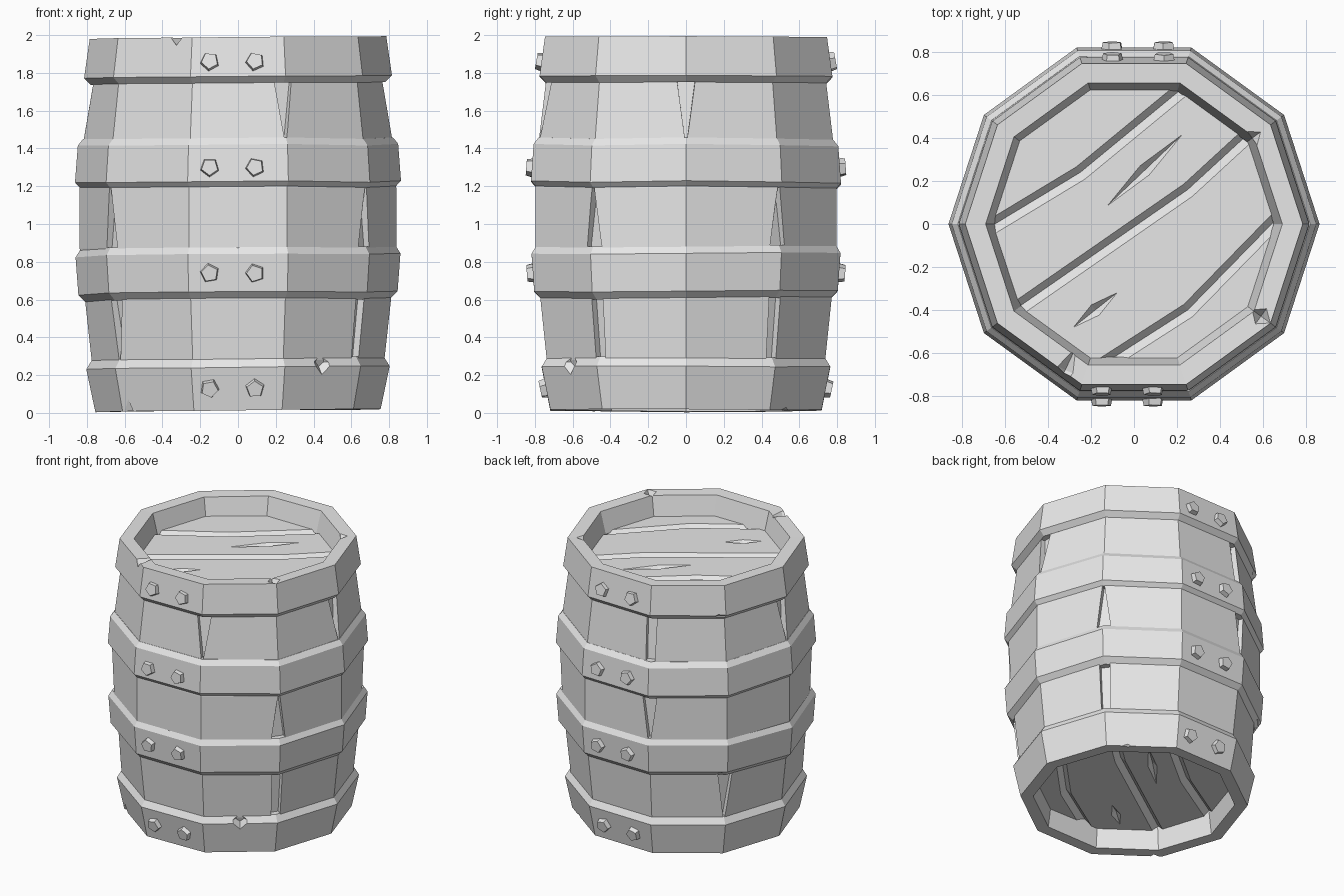
import bpy, bmesh, math, random
from mathutils import Vector, Matrix

cube = bpy.data.objects.get("Cube")
if cube:
    bpy.data.objects.remove(cube, do_unlink=True)
random.seed(4)
SIDES = 10

grey = bpy.data.materials.new("plain_grey")
grey.use_nodes = True
grey.diffuse_color = (0.8, 0.8, 0.8, 1)
grey.node_tree.nodes["Principled BSDF"].inputs["Base Color"].default_value = (0.8, 0.8, 0.8, 1)


def polar(r, k, z):
    a = math.tau * k / SIDES
    return Vector((r * math.cos(a), r * math.sin(a), z))


def loft(bm, rings, closed=False):
    """Skin a list of point rings, capping the ends unless the loft is closed."""
    loops = [[bm.verts.new(p) for p in ring] for ring in rings]
    pairs = list(zip(loops, loops[1:]))
    if closed:
        pairs.append((loops[-1], loops[0]))
    else:
        bm.faces.new(loops[0])
        bm.faces.new(loops[-1])
    n = len(loops[0])
    for a, b in pairs:
        for i in range(n):
            j = (i + 1) % n
            bm.faces.new((a[i], a[j], b[j], b[i]))


def make(name, bm, helper=False):
    bmesh.ops.recalc_face_normals(bm, faces=bm.faces)
    mesh = bpy.data.meshes.new(name)
    bm.to_mesh(mesh)
    bm.free()
    mesh.materials.append(grey)
    obj = bpy.data.objects.new(name, mesh)
    bpy.context.collection.objects.link(obj)
    if helper:
        obj.hide_render = True
        obj.hide_viewport = True
        obj.display_type = 'WIRE'
    return obj


def cut(obj, cutter):
    mod = obj.modifiers.new("cuts", 'BOOLEAN')
    mod.operation = 'DIFFERENCE'
    mod.solver = 'EXACT'
    mod.object = cutter


def octahedron(bm, pos, size, turn=0):
    mat = Matrix.Translation(pos) @ Matrix.Rotation(turn, 4, 'Z') @ Matrix.Diagonal((*size, 1))
    bmesh.ops.create_uvsphere(bm, u_segments=4, v_segments=2, radius=1, matrix=mat)


# Stave body, closed by the two recessed lids
LID_TOP, LID_BOTTOM = 1.85, 0.15
profile = [(0.73, LID_BOTTOM), (0.775, 0.28), (0.81, 0.6), (0.838, 0.87),
           (0.838, 1.19), (0.818, 1.45), (0.78, 1.75), (0.73, LID_TOP)]
bm = bmesh.new()
loft(bm, [[polar(r, k, z) for k in range(SIDES)] for r, z in profile])
body = make("stave_body", bm)

# Gaps between staves: corner, bottom and top height, half widths, radii of the floor
upper, middle, lower = (1.44, 1.78), (0.85, 1.21), (0.27, 0.62)
UP, DOWN, STRIP = (0.05, 0.004), (0.004, 0.05), (0.03, 0.035)
gaps = [(8, upper, DOWN), (0, upper, DOWN), (3, upper, STRIP), (5, upper, DOWN),
        (6, middle, UP), (9, middle, UP), (1, middle, UP), (3, middle, DOWN),
        (6, lower, DOWN), (9, lower, STRIP), (1, lower, STRIP), (4, lower, DOWN)]
floor = {upper: (0.77, 0.73), middle: (0.79, 0.79), lower: (0.725, 0.76)}
bm = bmesh.new()
for k, heights, widths in gaps:
    out = polar(1, k, 0)
    side = Vector((-out.y, out.x, 0))
    rings = []
    for z, w, r in zip(heights, widths, floor[heights]):
        up = Vector((0, 0, z))
        rings.append([out * r - side * w + up, out * r + side * w + up,
                      out * 0.95 + side * w * 1.2 + up, out * 0.95 - side * w * 1.2 + up])
    loft(bm, rings)
cut(body, make("stave_gap_cutter", bm, True))

# Diagonal plank grooves and gashes on both lids
grooves = [[(-0.68, -0.02), (-0.25, 0.24), (0.26, 0.66)],
           [(-0.6, -0.43), (0.25, 0.16), (0.62, 0.5)],
           [(-0.14, -0.65), (0.25, -0.4), (0.66, 0.02)]]
gashes = [((0.05, 0.25), 0.24, 0.76), ((-0.18, -0.4), 0.13, 0.67)]
across = Vector((-0.57, 0.82, 0))
bm = bmesh.new()
for z, d in ((LID_TOP, 1), (LID_BOTTOM, -1)):
    for path in grooves:
        loft(bm, [[Vector((x, y, z + d * 0.02)) + across * 0.05,
                   Vector((x, y, z + d * 0.02)) - across * 0.06,
                   Vector((x, y, z - d * 0.035))] for x, y in path])
    for (x, y), length, turn in gashes:
        octahedron(bm, (x, y, z), (length, 0.03, 0.03), turn)
cut(body, make("lid_groove_cutter", bm, True))

# Hoops: closed cross-sections swept round the ten corners
hoops = {
    "top_hoop": [(0.785, 1.988), (0.69, 1.985), (0.65, 1.83), (0.7, 1.75), (0.78, 1.745), (0.815, 1.78)],
    "upper_hoop": [(0.78, 1.45), (0.82, 1.45), (0.848, 1.415), (0.863, 1.22), (0.835, 1.19), (0.78, 1.19)],
    "lower_hoop": [(0.78, 0.88), (0.835, 0.88), (0.86, 0.84), (0.845, 0.64), (0.805, 0.6), (0.76, 0.6)],
    "bottom_hoop": [(0.755, 0.012), (0.67, 0.014), (0.65, 0.17), (0.7, 0.29), (0.772, 0.29), (0.803, 0.24)],
}
hoop_objects = {}
for name, section in hoops.items():
    wobble = 0.01 if section[0][0] > 0.77 and name != "top_hoop" else 0.003
    bm = bmesh.new()
    rings = []
    for k in range(SIDES):
        lift = random.uniform(-wobble, wobble)
        ring = [polar(r, k, z + lift) for r, z in section]
        for p in ring:
            p.z += 0.01 * p.x
        rings.append(ring)
    loft(bm, rings, closed=True)
    hoop_objects[name] = make(name, bm)

# Chips knocked out of the hoop edges: corner position, radius, height, size
chips = {
    "top_hoop": [(6.8, 0.75, 2.0, (0.16, 0.05, 0.06)), (1.0, 0.68, 2.0, (0.06, 0.05, 0.05)),
                 (9.0, 0.73, 2.0, (0.06, 0.05, 0.07)), (3.9, 0.82, 1.76, (0.04, 0.12, 0.04))],
    "lower_hoop": [(7.5, 0.83, 0.88, (0.04, 0.1, 0.04)), (3.9, 0.82, 0.6, (0.04, 0.1, 0.04))],
    "bottom_hoop": [(8.5, 0.77, 0.27, (0.06, 0.07, 0.09)), (6.1, 0.76, 0.0, (0.05, 0.05, 0.08)),
                    (1.3, 0.74, 0.0, (0.05, 0.1, 0.04))],
}
for name, marks in chips.items():
    bm = bmesh.new()
    for k, r, z, size in marks:
        octahedron(bm, polar(r, k, z), size, math.tau * k / SIDES)
    cut(hoop_objects[name], make(name + "_chip_cutter", bm, True))

# Five-sided nail heads, two per hoop on the front and the back
rows = [(1.86, 0.76, 0.18), (1.3, 0.813, 0.075), (0.74, 0.81, -0.075), (0.13, 0.74, -0.21)]
for facing, label, shift in ((-1, "front", -0.03), (1, "back", 0.02)):
    bm = bmesh.new()
    for z, dist, lean in rows:
        for x in (-0.12, 0.12):
            mat = (Matrix.Translation((x + shift, facing * (dist + 0.005), z))
                   @ Matrix.Rotation(-facing * (math.pi / 2 - lean), 4, 'X')
                   @ Matrix.Rotation(random.uniform(0, 1), 4, 'Z'))
            bmesh.ops.create_cone(bm, cap_ends=True, segments=5, radius1=0.057,
                                  radius2=0.045, depth=0.055, matrix=mat)
    make(label + "_nails", bm)
